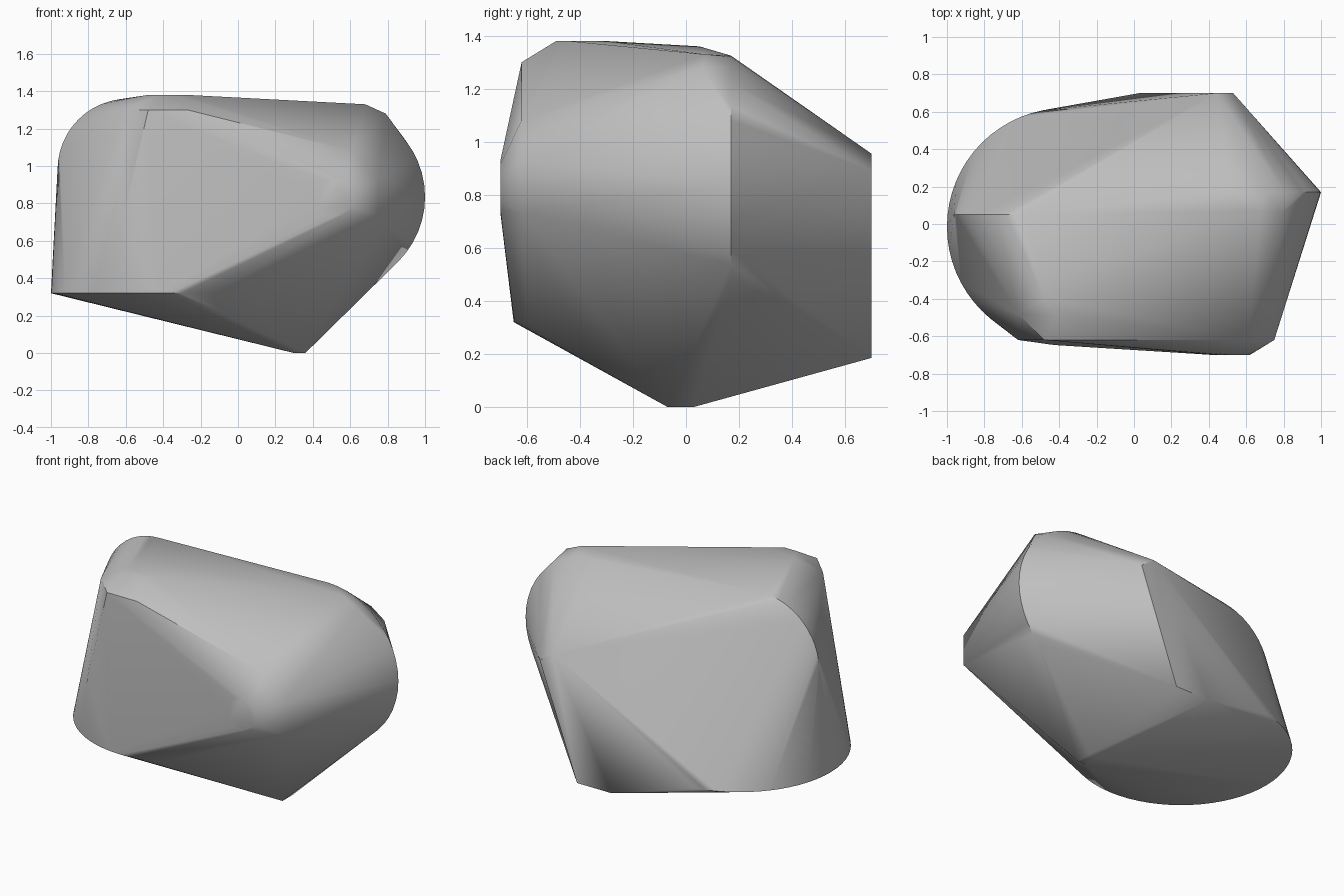
import bpy, bmesh, math
from mathutils import Vector

cube = bpy.data.objects.get("Cube")
if cube:
    bpy.data.objects.remove(cube, do_unlink=True)


def ring(center, radius, plane, steps=48):
    """Points of a circle lying flat in the 'xz' or 'xy' plane."""
    pts = []
    for i in range(steps):
        a = math.tau * i / steps
        c, s = radius * math.cos(a), radius * math.sin(a)
        offset = Vector((c, 0, s)) if plane == "xz" else Vector((c, s, 0))
        pts.append(Vector(center) + offset)
    return pts


# Round outlines that the stone is stretched around
points = ring((-0.365, -0.015, 0.32), 0.635, "xy", 64)   # wide lower rim
points += ring((0.51, 0.17, 0.835), 0.49, "xz")          # side disc
points += ring((-0.585, 0.05, 0.98), 0.38, "xz")         # upper shoulder
points += ring((0.52, -0.7, 0.83), 0.1, "xz", 12)        # front knob

# Chipped corners
back = [(0.53, 0.89), (0.44, 0.955), (0.03, 0.185), (0.27, 0.185)]
points += [Vector((x, 0.7, z)) for x, z in back]
front = [(-0.62, 0.7), (-0.48, 1.3), (-0.27, 1.3),
         (0.61, 1.08), (0.75, 0.93), (0.75, 0.73)]
points += [Vector((x, -0.62, z)) for x, z in front]
crown = [(-0.42, -0.49), (-0.35, -0.49), (-0.48, -0.4),
         (-0.48, -0.3), (-0.27, -0.44)]
points += [Vector((x, y, 1.38)) for x, y in crown]
points += [Vector((x, y, 0)) for x in (0.3, 0.36) for y in (-0.07, 0.03)]
points += [Vector(p) for p in ((-0.62, -0.48, 1.3), (0.68, 0.07, 1.33),
                               (0.79, 0.06, 1.28))]

# Wrap the points in a single convex skin
bm = bmesh.new()
for p in points:
    bm.verts.new(p)
bmesh.ops.convex_hull(bm, input=bm.verts[:])
loose = [v for v in bm.verts if not v.link_faces]
bmesh.ops.delete(bm, geom=loose, context="VERTS")
bmesh.ops.dissolve_limit(bm, angle_limit=math.radians(0.5),
                         verts=bm.verts[:], edges=bm.edges[:])
bmesh.ops.recalc_face_normals(bm, faces=bm.faces[:])
mesh = bpy.data.meshes.new("boulder")
bm.to_mesh(mesh)
bm.free()

boulder = bpy.data.objects.new("boulder", mesh)
bpy.context.collection.objects.link(boulder)

# Plain stone colour
stone = bpy.data.materials.new("stone_grey")
stone.use_nodes = True
grey = (0.52, 0.52, 0.52, 1)
stone.diffuse_color = grey
stone.node_tree.nodes["Principled BSDF"].inputs["Base Color"].default_value = grey
mesh.materials.append(stone)

# Soft shading with crisp chipped edges
bpy.ops.object.select_all(action="DESELECT")
boulder.select_set(True)
bpy.context.view_layer.objects.active = boulder
bpy.ops.object.shade_smooth_by_angle(angle=math.radians(40))
